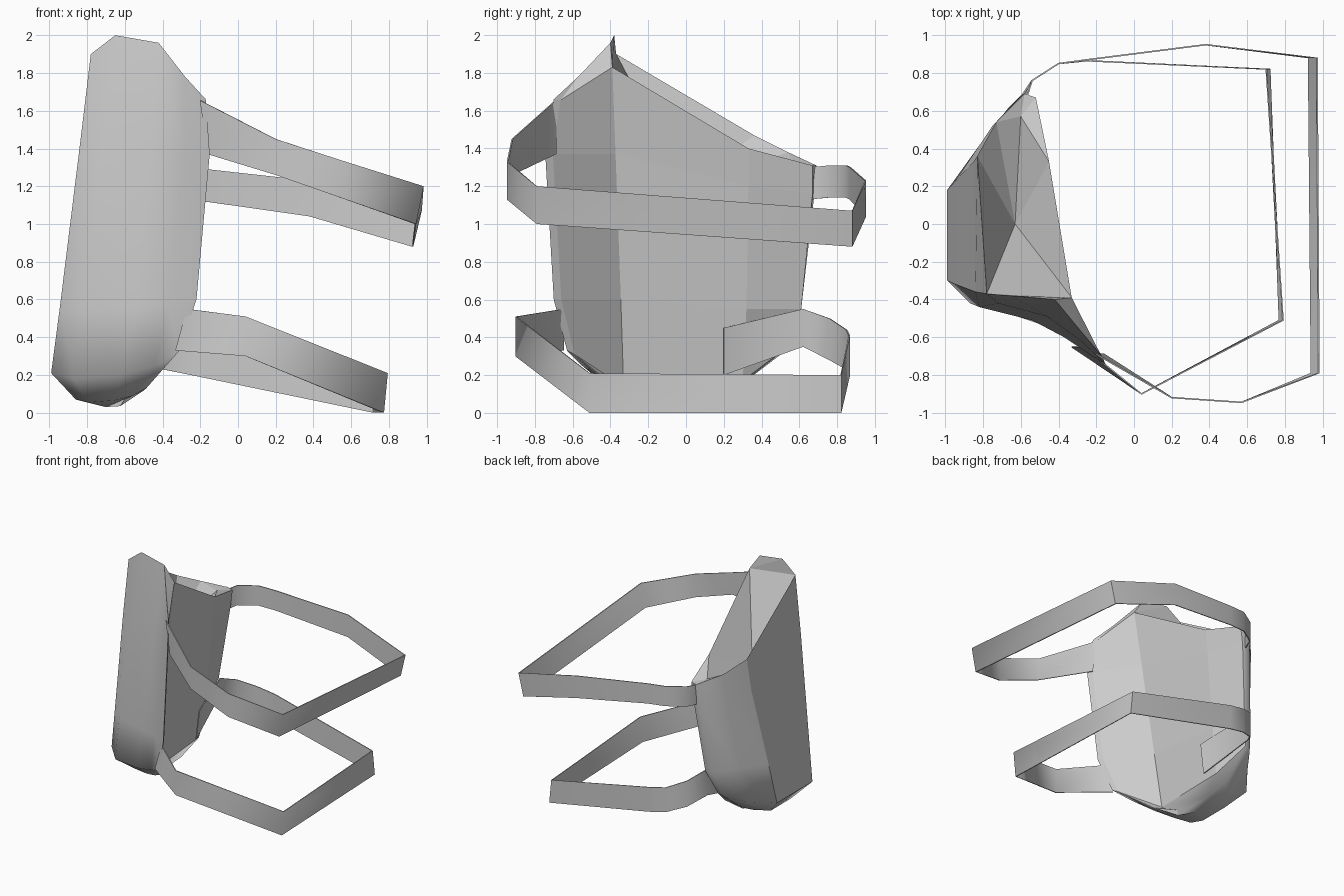
import bpy, bmesh
from mathutils import Vector

if "Cube" in bpy.data.objects:
    bpy.data.objects.remove(bpy.data.objects["Cube"])

grey = bpy.data.materials.new("plain_grey")
grey.diffuse_color = (0.6, 0.6, 0.6, 1)
grey.use_nodes = True
grey.node_tree.nodes["Principled BSDF"].inputs["Base Color"].default_value = grey.diffuse_color


def finish(name, bm, angle, flat=()):
    """Turn the bmesh into a smooth object, keeping the listed faces flat."""
    bmesh.ops.recalc_face_normals(bm, faces=bm.faces)
    bm.faces.index_update()
    flat_ids = [f.index for f in flat]
    mesh = bpy.data.meshes.new(name)
    bm.to_mesh(mesh)
    bm.free()
    mesh.materials.append(grey)
    ob = bpy.data.objects.new(name, mesh)
    bpy.context.collection.objects.link(ob)
    bpy.ops.object.select_all(action='DESELECT')
    ob.select_set(True)
    bpy.context.view_layer.objects.active = ob
    bpy.ops.object.shade_smooth_by_angle(angle=angle)
    for i in flat_ids:
        mesh.polygons[i].use_smooth = False
    return ob


# Guard body: matching rings from the slanted rim down to the rounded foot
rim = [(-.17, -.70, 1.66), (-.19, -.665, 1.655), (-.33, -.39, 1.83), (-.45, .33, 1.40),
       (-.52, .67, 1.31), (-.58, .69, 1.31), (-.73, .54, 1.38), (-.83, .36, 1.47),
       (-.78, -.37, 1.90), (-.65, -.38, 2.0), (-.42, -.40, 1.96), (-.28, -.57, 1.78)]
upper = [(-.15, -.745, 1.37), (-.17, -.705, 1.37), (-.392, -.373, 1.37), (-.47, .33, 1.2),
         (-.54, .67, 1.16), (-.60, .68, 1.16), (-.75, .52, 1.18), (-.85, .33, 1.2),
         (-.84, -.36, 1.40), (-.72, -.42, 1.40), (-.46, -.49, 1.40), (-.28, -.62, 1.38)]
middle = [(-.22, -.70, .60), (-.24, -.66, .60), (-.496, -.345, .60), (-.53, .32, .55),
          (-.61, .61, .55), (-.67, .61, .55), (-.81, .43, .55), (-.945, .23, .55),
          (-.945, -.32, .55), (-.82, -.44, .55), (-.54, -.51, .55), (-.37, -.60, .58)]
low = [(-.31, -.63, .33), (-.33, -.59, .31), (-.56, -.33, .14), (-.58, .30, .17),
       (-.68, .54, .35), (-.73, .53, .33), (-.84, .37, .25), (-.99, .18, .21),
       (-.99, -.30, .21), (-.87, -.42, .18), (-.62, -.49, .20), (-.44, -.55, .25)]
base = Vector((-.70, -.06, .03))
foot = []
for p in low:
    q = base.lerp(Vector(p), .55)
    q.z = .035 + (p[2] - .14) * .5
    foot.append(q)

bm = bmesh.new()
flat = []
rings = [[bm.verts.new(p) for p in ring] for ring in (rim, upper, middle, low, foot)]
n = len(rim)
for a, b in zip(rings, rings[1:]):
    for i in range(n):
        j = (i + 1) % n
        f = bm.faces.new((a[i], a[j], b[j], b[i]))
        # inner faces and the broad outer side are flat
        if i in (0, 1, 2, 3, 7) and b is not rings[-1]:
            flat.append(f)
# Closed foot
c = bm.verts.new(base)
for i in range(n):
    bm.faces.new((rings[-1][i], rings[-1][(i + 1) % n], c))
# Sunken top: fan inside the rim, with the front lip and back corner closed off
r = rings[0]
pit = bm.verts.new((-.63, 0, 1.2))
back = bm.verts.new((-.60, .57, 1.32))
for loop in ((r[2], r[3], pit), (r[3], back, pit), (back, r[6], pit), (r[6], r[7], pit),
             (r[7], r[8], pit), (r[8], r[2], pit), (r[8], r[9], r[2]), (r[9], r[10], r[2]),
             (r[10], r[11], r[2]), (r[11], r[1], r[2]), (r[11], r[0], r[1]),
             (r[3], r[4], back), (r[4], r[5], back), (r[5], r[6], back)):
    flat.append(bm.faces.new(loop))
finish("guard_body", bm, 1.2, flat)


def strap(name, path, thick=.008):
    """Thin band through stations of (x, y, bottom z, top z, lean of the bottom edge in x)."""
    bm = bmesh.new()
    sections = []
    for k, (x, y, lo, hi, lean) in enumerate(path):
        p, q = path[max(k - 1, 0)], path[min(k + 1, len(path) - 1)]
        d = Vector((q[0] - p[0], q[1] - p[1], 0)).normalized()
        side = Vector((d.y, -d.x, 0)) * thick / 2
        bottom, top = Vector((x + lean, y, lo)), Vector((x, y, hi))
        sections.append([bm.verts.new(v) for v in
                         (bottom + side, top + side, top - side, bottom - side)])
    for a, b in zip(sections, sections[1:]):
        for i in range(4):
            j = (i + 1) % 4
            bm.faces.new((a[i], a[j], b[j], b[i]))
    bm.faces.new(sections[0])
    bm.faces.new(sections[-1])
    finish(name, bm, 1.25)


strap("upper_strap", [
    (-.20, -.69, 1.37, 1.655, .04), (.20, -.92, 1.26, 1.45, 0), (.57, -.945, 1.13, 1.33, 0),
    (.98, -.79, 1.0, 1.20, -.04), (.97, .88, .88, 1.07, -.045), (.38, .95, 1.04, 1.23, 0),
    (-.25, .87, 1.13, 1.30, 0), (-.40, .85, 1.14, 1.31, 0), (-.54, .76, 1.14, 1.31, 0),
    (-.575, .65, 1.13, 1.30, 0)])

strap("lower_strap", [
    (-.27, -.65, .33, .55, -.06), (.04, -.90, .30, .51, 0), (.79, -.51, 0, .21, -.02),
    (.70, .82, 0, .20, .02), (-.25, .865, .20, .41, 0), (-.40, .85, .23, .44, 0),
    (-.54, .76, .28, .50, 0), (-.605, .62, .35, .55, -.03), (-.51, .20, .20, .45, -.03)])
